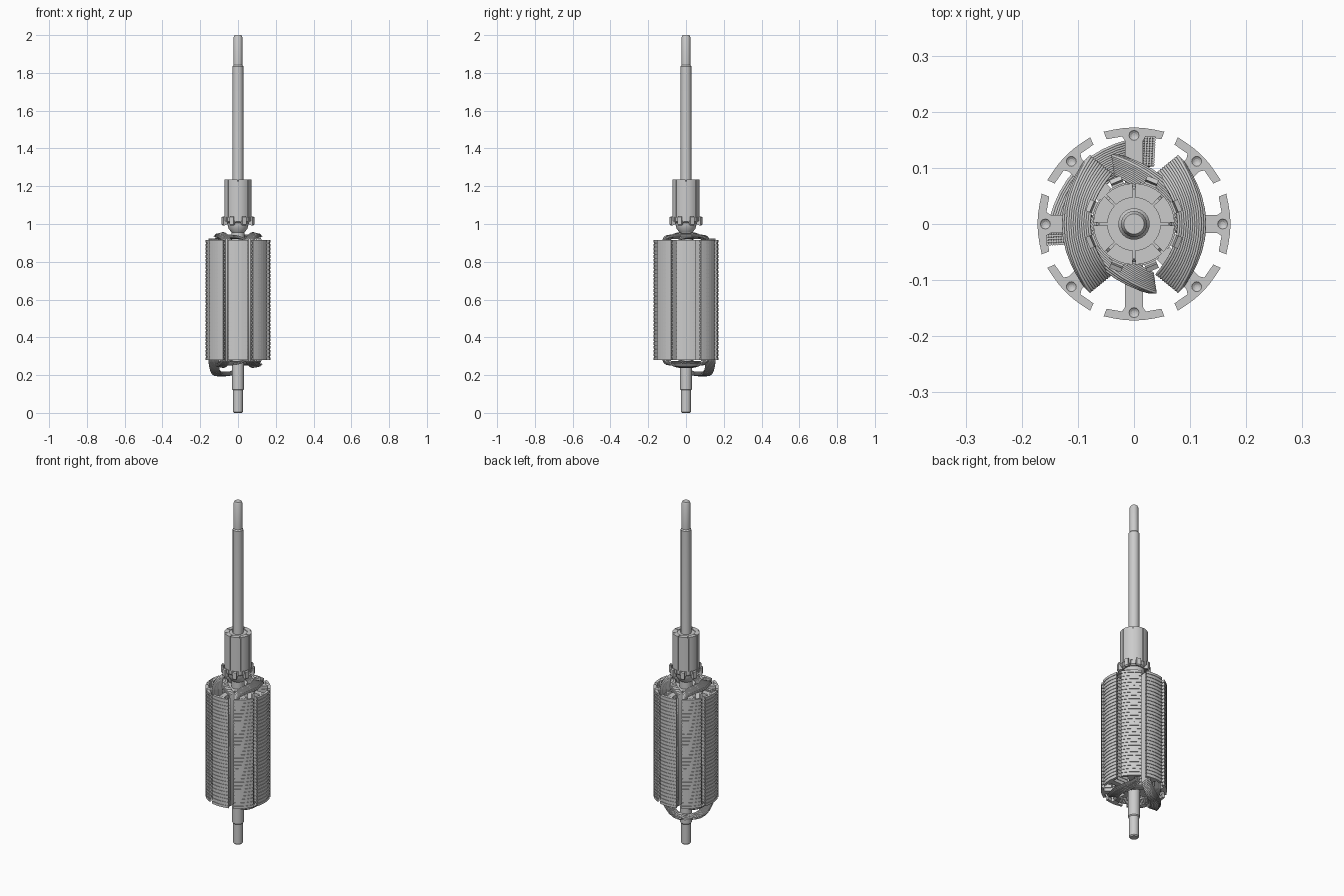
import bpy, bmesh, math
from math import sin, cos, radians, pi
from mathutils import Matrix, Vector

if "Cube" in bpy.data.objects:
    bpy.data.objects.remove(bpy.data.objects["Cube"])


def finish(name, bm, smooth=True):
    bmesh.ops.recalc_face_normals(bm, faces=bm.faces)
    me = bpy.data.meshes.new(name)
    bm.to_mesh(me)
    bm.free()
    ob = bpy.data.objects.new(name, me)
    bpy.context.collection.objects.link(ob)
    if smooth:
        bpy.ops.object.select_all(action='DESELECT')
        ob.select_set(True)
        bpy.context.view_layer.objects.active = ob
        bpy.ops.object.shade_smooth_by_angle(angle=radians(35))
    return ob


def lathe(name, profile, sides=24):
    # closed solid of revolution from (radius, z) pairs
    bm = bmesh.new()
    rings = [[bm.verts.new((r * cos(2 * pi * i / sides), r * sin(2 * pi * i / sides), z))
              for i in range(sides)] for r, z in profile]
    for a, b in zip(rings, rings[1:]):
        for i in range(sides):
            j = (i + 1) % sides
            bm.faces.new((a[i], a[j], b[j], b[i]))
    bm.faces.new(rings[0])
    bm.faces.new(rings[-1])
    return finish(name, bm)


def prism(bm, outline, z0, z1):
    lo = [bm.verts.new((x, y, z0)) for x, y in outline]
    hi = [bm.verts.new((x, y, z1)) for x, y in outline]
    bm.faces.new(lo)
    bm.faces.new(hi)
    n = len(lo)
    for i in range(n):
        j = (i + 1) % n
        bm.faces.new((lo[i], lo[j], hi[j], hi[i]))


def turn(x, y, a):
    return (x * cos(a) - y * sin(a), x * sin(a) + y * cos(a))


# stepped shaft with chamfered ends
lathe("shaft", [(.021, 0), (.026, .006), (.027, .12), (.031, .125), (.032, .29), (.032, .9),
                (.028, .93), (.028, 1.835), (.023, 1.842), (.023, 1.99), (.018, 2.0)])


# lamination outline: eight T-shaped teeth on a hub
def lamination(inset=0.0):
    half = [(.054, .016 - inset), (.148, .016 - inset), (.156 + inset, .021),
            (.151 + inset, .049 - inset), (.1645 - inset, .054 - inset)]
    arc = [((.172 - inset) * cos(radians(a)), (.172 - inset) * sin(radians(a)))
           for a in (-12, -6, 0, 6, 12)]
    tooth = [(x, -y) for x, y in half] + arc + half[::-1]
    return [turn(x, y, k * pi / 4) for k in range(8) for x, y in tooth]


COUNT, Z0, Z1, THICK = 32, .28, .915, .014
pitch = (Z1 - Z0 - THICK) / (COUNT - 1)
bm = bmesh.new()
for i in range(COUNT - 1):
    prism(bm, lamination(), Z0 + i * pitch, Z0 + i * pitch + THICK)
finish("lamination_stack", bm, False)
bm = bmesh.new()
prism(bm, lamination(.003), Z0 + .004, Z1 - .006)
finish("lamination_core", bm, False)
bm = bmesh.new()
prism(bm, lamination(), Z1 - THICK, Z1)
top_plate = finish("top_lamination", bm, False)

# round dimples pressed into the top plate
bm = bmesh.new()
for k in range(8):
    x, y = turn(.158, 0, k * pi / 4)
    bmesh.ops.create_uvsphere(bm, u_segments=12, v_segments=8, radius=.011,
                              matrix=Matrix.Translation((x, y, Z1 + .006)))
cutter = finish("dimple_cutter", bm, False)
cutter.hide_render = True
cutter.hide_viewport = True
mod = top_plate.modifiers.new("dimples", 'BOOLEAN')
mod.operation = 'DIFFERENCE'
mod.object = cutter

# commutator: collar and insulating body
lathe("commutator_collar", [(.034, .90), (.034, .955), (.05, .975), (.056, 1.0), (.056, 1.02)], 24)
lathe("commutator_body", [(.06, 1.005), (.068, 1.012), (.068, 1.225), (.062, 1.231), (.028, 1.231)], 32)


def sector(r0, r1, a0, a1, n=4):
    ang = [radians(a0 + (a1 - a0) * i / n) for i in range(n + 1)]
    return [(r1 * cos(a), r1 * sin(a)) for a in ang] + [(r0 * cos(a), r0 * sin(a)) for a in ang[::-1]]


# commutator bars and the wire hooks below them
bars, hooks = bmesh.new(), bmesh.new()
for k in range(8):
    mid = 22.5 + 45 * k
    prism(bars, sector(.047, .0725, mid - 20.5, mid + 20.5), 1.035, 1.235)
    prism(bars, sector(.047, .075, mid - 14, mid + 14), 1.01, 1.036)
    a = radians(mid)
    side = [(.066, 1.0), (.083, .992), (.089, .998), (.089, 1.036), (.081, 1.04), (.078, 1.016), (.066, 1.016)]
    ends = [[hooks.verts.new((*turn(r, w, a), z)) for r, z in side] for w in (-.011, .011)]
    hooks.faces.new(ends[0])
    hooks.faces.new(ends[1])
    for i in range(len(side)):
        j = (i + 1) % len(side)
        hooks.faces.new((ends[0][i], ends[0][j], ends[1][j], ends[1][i]))
finish("commutator_bars", bars)
finish("commutator_hooks", hooks)


def coil(name, centre, p_in, p_out, apex, top, bottom, wires=11, layers=3, gap=.005):
    # wires run up one slot, arch over three teeth and return down the other slot
    cu = bpy.data.curves.new(name, 'CURVE')
    cu.dimensions = '3D'
    cu.bevel_depth = .0028
    cu.bevel_resolution = 1
    cu.use_fill_caps = True
    a = radians(centre)
    steps = 14

    for k in range(layers):
        for w in range(wires):
            t = w / (wires - 1)
            xs = p_in[0] + (p_out[0] - p_in[0]) * t - .7 * k * gap
            ys = p_in[1] + (p_out[1] - p_in[1]) * t + .7 * k * gap
            xa = apex[0] + (apex[1] - apex[0]) * t - .004 * k

            def arch(z_edge, rise):
                out = []
                for i in range(steps + 1):
                    s = -cos(pi * i / steps)
                    x, y = turn(xa + (xs - xa) * s * s, ys * s, a)
                    out.append((x, y, z_edge + rise * (1 - s ** 4)))
                return out

            low = arch(Z0 - .004, -(bottom[0] + (bottom[1] - bottom[0]) * t + .005 * k))
            if top:
                pts = low + arch(Z1 + .004, top[0] + (top[1] - top[0]) * t + .005 * k)[::-1]
            else:
                pts = [(*low[0][:2], Z1 + .008)] + low + [(*low[-1][:2], Z1 + .008)]
            sp = cu.splines.new('POLY')
            sp.points.add(len(pts) - 1)
            for p, co in zip(sp.points, pts):
                p.co = (*co, 1)
            sp.use_cyclic_u = bool(top)
            sp.use_smooth = True
    ob = bpy.data.objects.new(name, cu)
    bpy.context.collection.objects.link(ob)


# inner pair, upper pair, and one open coil that bulges below the core
for n, c in enumerate((45, 225)):
    coil(f"inner_coil_{n + 1}", c, (.046, .079), (.066, .106), (.062, .095), (.004, .012), (.004, .012))
for n, c in enumerate((0, 180)):
    coil(f"upper_coil_{n + 1}", c, (.048, .083), (.085, .113), (.088, .126), (.026, .016), (.026, .018))
coil("outer_coil", 135, (.061, .088), (.094, .124), (.10, .14), None, (.06, .065), wires=12, layers=4)
